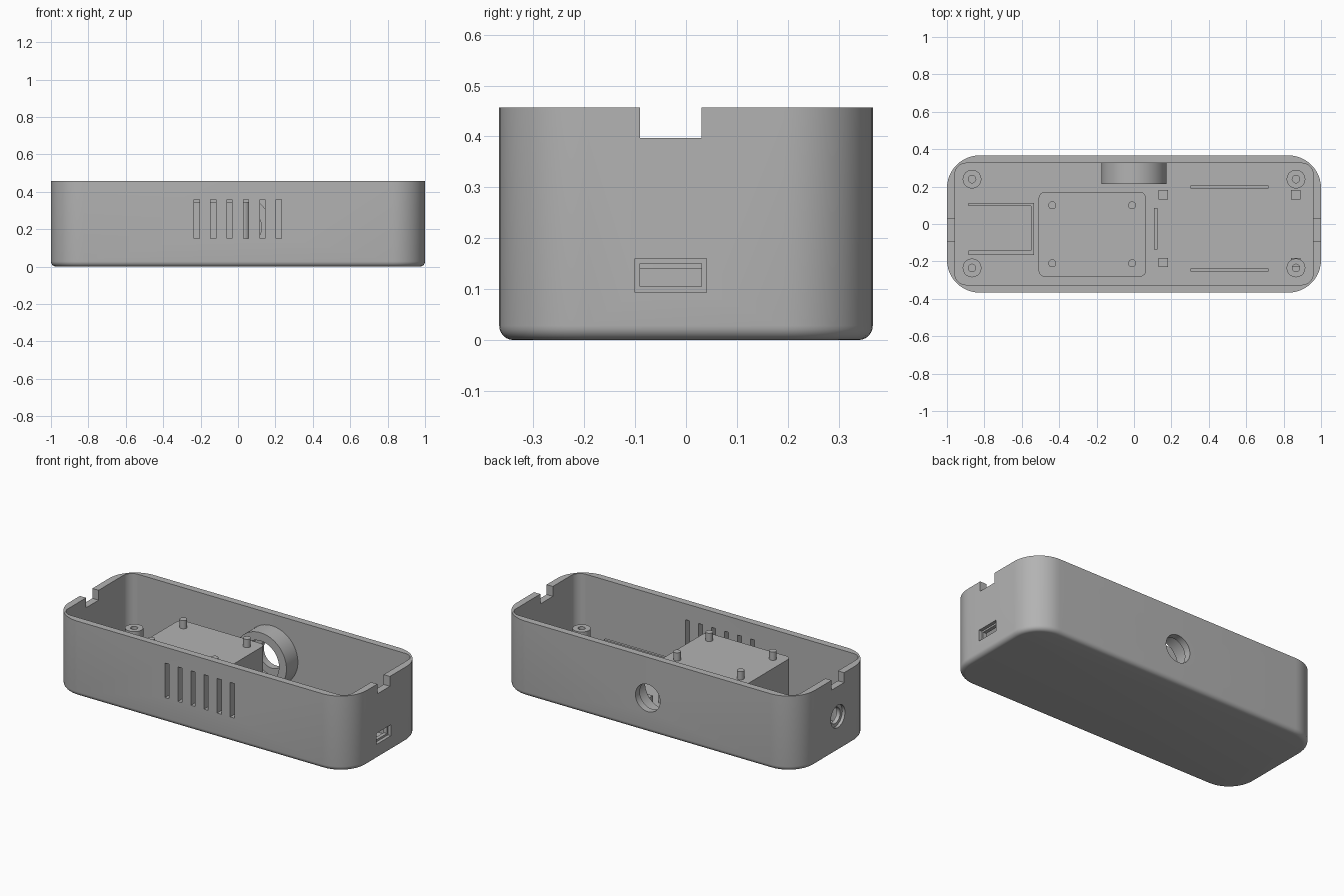
import bpy, bmesh
from math import sin, cos, pi
from mathutils import Matrix

cube = bpy.data.objects.get("Cube")
if cube:
    bpy.data.objects.remove(cube, do_unlink=True)

grey = bpy.data.materials.new("plain grey plastic")
grey.use_nodes = True
colour = (0.45, 0.45, 0.45, 1)
grey.diffuse_color = colour
grey.node_tree.nodes["Principled BSDF"].inputs["Base Color"].default_value = colour

FLOOR, WALL, HX, HY, TOP = 0.04, 0.042, 1.0, 0.367, 0.457


def finish(bm, name, matrix=Matrix()):
    bmesh.ops.recalc_face_normals(bm, faces=bm.faces)
    bm.transform(matrix)
    me = bpy.data.meshes.new(name)
    bm.to_mesh(me)
    bm.free()
    me.materials.append(grey)
    ob = bpy.data.objects.new(name, me)
    bpy.context.collection.objects.link(ob)
    return ob


def rounded(x0, x1, y0, y1, r, seg=12):
    """Outline of a rectangle with rounded corners."""
    pts = []
    centres = [(x1 - r, y1 - r), (x0 + r, y1 - r), (x0 + r, y0 + r), (x1 - r, y0 + r)]
    for q, (cx, cy) in enumerate(centres):
        for i in range(seg + 1):
            a = (q + i / seg) * pi / 2
            pts.append((cx + r * cos(a), cy + r * sin(a)))
    return pts


def loft(name, layers, matrix=Matrix(), closed=False):
    """Skin a stack of (outline, z) layers, capped or joined end to end."""
    bm = bmesh.new()
    rings = [[bm.verts.new((x, y, z)) for x, y in pts] for pts, z in layers]
    pairs = list(zip(rings, rings[1:]))
    if closed:
        pairs.append((rings[-1], rings[0]))
    else:
        bm.faces.new(rings[0])
        bm.faces.new(rings[-1])
    n = len(rings[0])
    for a, b in pairs:
        for i in range(n):
            j = (i + 1) % n
            bm.faces.new((a[i], a[j], b[j], b[i]))
    return finish(bm, name, matrix)


def circle(r, n=40):
    return [(r * cos(2 * pi * i / n), r * sin(2 * pi * i / n)) for i in range(n)]


def box(name, x0, x1, y0, y1, z0, z1):
    return loft(name, [([(x0, y0), (x1, y0), (x1, y1), (x0, y1)], z) for z in (z0, z1)])


def cut(target, cutter):
    mod = target.modifiers.new("cut", "BOOLEAN")
    mod.operation, mod.solver, mod.object = "DIFFERENCE", "EXACT", cutter
    bpy.context.view_layer.objects.active = target
    bpy.ops.object.modifier_apply(modifier=mod.name)
    bpy.data.objects.remove(cutter, do_unlink=True)


# Open case with rounded corners and a rounded bottom edge
layers = []
fillet = 0.028
for i in range(7):
    a = i / 6 * pi / 2
    d = fillet * (1 - sin(a))
    layers.append((rounded(d - HX, HX - d, d - HY, HY - d, 0.175 - d), fillet * (1 - cos(a))))
layers.append((rounded(-HX, HX, -HY, HY, 0.175), TOP))
inner = rounded(WALL - HX, HX - WALL, WALL - HY, HY - WALL, 0.06)
layers += [(inner, TOP), (inner, FLOOR)]
case = loft("case", layers)

# Notches in the rim at both ends
for s in (-1, 1):
    cut(case, box("notch_cutter", s - 0.1, s + 0.1, -0.09, 0.03, 0.397, 0.5))

# Front ventilation slots
for i in range(6):
    x = -0.22 + i * 0.0876
    cut(case, box("vent_cutter", x - 0.014, x + 0.014, -0.45, -0.25, 0.15, 0.36))

# Port opening with a shallow recess on the left end
cut(case, box("recess_cutter", 0.98, 1.1, -0.1, 0.04, 0.093, 0.16))
cut(case, box("port_cutter", 0.9, 1.1, -0.09, 0.03, 0.105, 0.15))

# Round socket with a shallow recess on the right end
along_x = Matrix.Translation((-1, -0.03, 0.215)) @ Matrix.Rotation(pi / 2, 4, "Y")
for r, depth in ((0.068, 0.018), (0.048, 0.1)):
    cut(case, loft("socket_cutter", [(circle(r), -0.1), (circle(r), depth)], along_x))

# Round hole in the back wall, with a collar behind it
along_y = Matrix.Translation((0, HY, 0.21)) @ Matrix.Rotation(pi / 2, 4, "X")
cut(case, loft("hole_cutter", [(circle(0.083), -0.1), (circle(0.083), 0.1)], along_y))
collar = loft("back_collar", [(circle(r, 64), z) for r, z in
              ((0.175, 0.035), (0.175, 0.152), (0.125, 0.152), (0.125, 0.035))],
              along_y, closed=True)

parts = [case, collar]

# Screw posts in the corners
for sx in (-1, 1):
    for y in (-0.235, 0.24):
        place = Matrix.Translation((sx * 0.866, y, 0))
        parts.append(loft("screw_post", [(circle(r, 32), z) for r, z in
                     ((0.05, 0.035), (0.05, 0.173), (0.02, 0.173), (0.02, 0.035))],
                     place, closed=True))

# Raised platform with four locating pins
deck = rounded(-0.51, 0.064, -0.283, 0.172, 0.035, 6)
parts.append(loft("platform", [(deck, 0.035), (deck, 0.345)]))
for x in (-0.437, -0.01):
    for y in (-0.21, 0.1):
        place = Matrix.Translation((x, y, 0))
        parts.append(loft("platform_pin", [(circle(0.021, 24), z) for z in (0.34, 0.395)], place))

# Low walls of the module holder
box("holder_back_wall", -0.885, -0.535, 0.095, 0.112, 0.035, 0.1)
box("holder_front_wall", -0.885, -0.535, -0.165, -0.143, 0.035, 0.1)
box("holder_side_wall", -0.552, -0.535, -0.143, 0.095, 0.035, 0.1)

# Ribs on the floor
for y in (-0.247, 0.199):
    box("long_rib", 0.303, 0.72, y - 0.008, y + 0.008, 0.035, 0.142)
box("cross_rib", 0.108, 0.126, -0.136, 0.086, 0.035, 0.142)

# Square board supports
for x in (0.156, 0.864):
    for y in (-0.206, 0.156):
        box("board_support", x - 0.025, x + 0.025, y - 0.025, y + 0.025, 0.035, 0.1)

# Smooth the rounded parts and keep sharp edges
bpy.ops.object.select_all(action="DESELECT")
for ob in parts:
    ob.select_set(True)
bpy.context.view_layer.objects.active = case
bpy.ops.object.shade_smooth_by_angle(angle=0.6)
